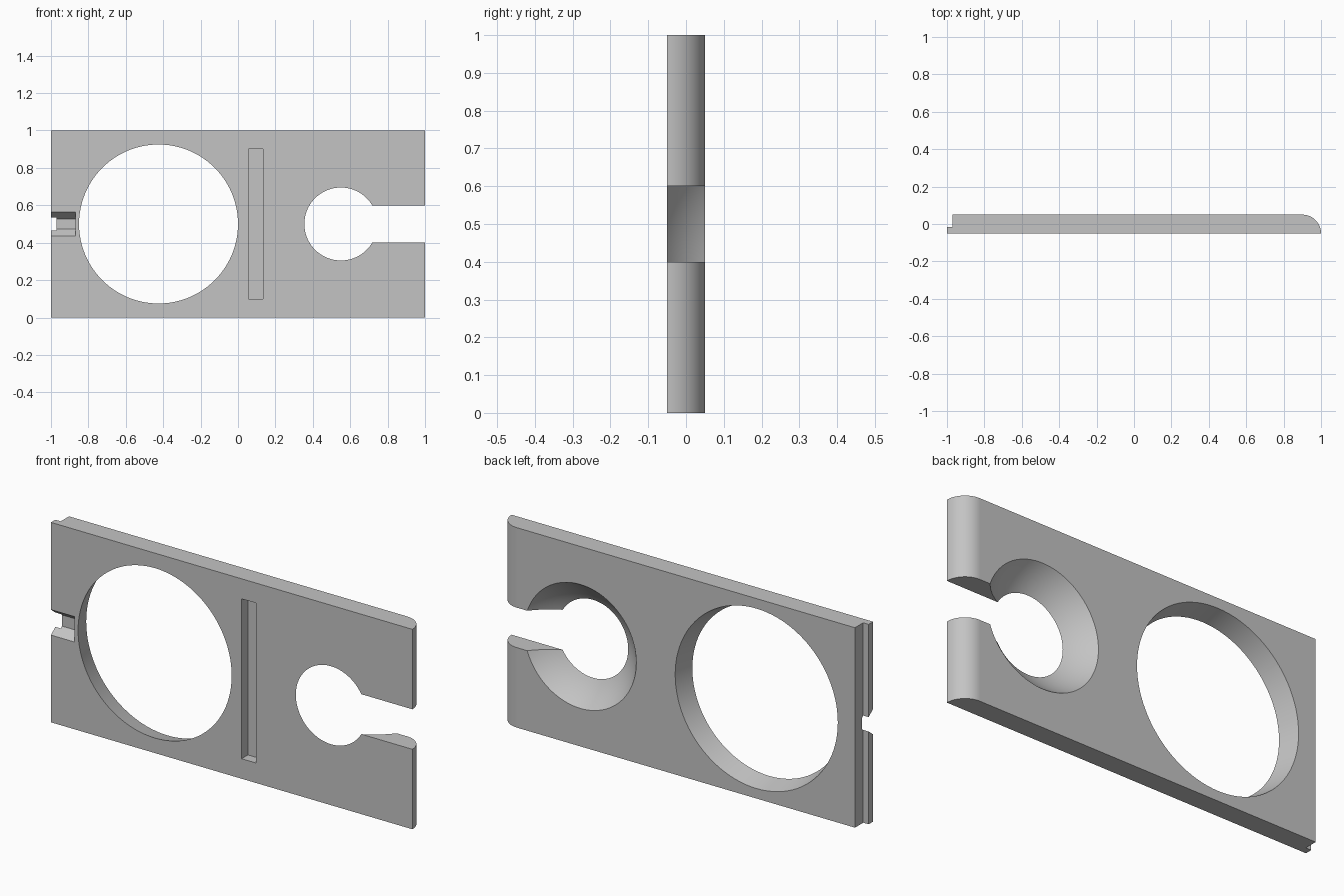
import bpy, bmesh, math
from mathutils import Vector

cube = bpy.data.objects.get("Cube")
if cube:
    bpy.data.objects.remove(cube, do_unlink=True)

grey = bpy.data.materials.new("plain grey")
grey.use_nodes = True
colour = (0.55, 0.55, 0.55, 1)
grey.diffuse_color = colour
grey.node_tree.nodes["Principled BSDF"].inputs["Base Color"].default_value = colour

HALF = 0.05  # half the plate thickness


def finish(bm, name):
    bmesh.ops.recalc_face_normals(bm, faces=bm.faces[:])
    mesh = bpy.data.meshes.new(name)
    bm.to_mesh(mesh)
    bm.free()
    mesh.materials.append(grey)
    obj = bpy.data.objects.new(name, mesh)
    bpy.context.collection.objects.link(obj)
    return obj


def prism(name, points, direction):
    """Extrude a flat outline along a direction."""
    bm = bmesh.new()
    face = bm.faces.new([bm.verts.new(p) for p in points])
    moved = bmesh.ops.extrude_face_region(bm, geom=[face])["geom"]
    verts = [v for v in moved if isinstance(v, bmesh.types.BMVert)]
    bmesh.ops.translate(bm, verts=verts, vec=Vector(direction))
    return finish(bm, name)


def box(name, x0, x1, y0, y1, z0, z1):
    outline = [(x0, y0, z0), (x1, y0, z0), (x1, y1, z0), (x0, y1, z0)]
    return prism(name, outline, (0, 0, z1 - z0))


def lathe(name, cx, cz, profile, sides=96):
    """Turn (radius, y) pairs about an axis along y."""
    bm = bmesh.new()
    rings = []
    for r, y in profile:
        turn = [math.tau * i / sides for i in range(sides)]
        rings.append([bm.verts.new((cx + r * math.cos(a), y, cz + r * math.sin(a))) for a in turn])
    for low, high in zip(rings, rings[1:]):
        for i in range(sides):
            j = (i + 1) % sides
            bm.faces.new((low[i], low[j], high[j], high[i]))
    bm.faces.new(rings[0])
    bm.faces.new(rings[-1])
    return finish(bm, name)


def cut(target, cutter):
    mod = target.modifiers.new("cut", 'BOOLEAN')
    mod.operation = 'DIFFERENCE'
    mod.solver = 'EXACT'
    mod.object = cutter
    cutter.hide_render = True
    bpy.context.view_layer.objects.active = target
    bpy.ops.object.modifier_apply(modifier=mod.name)
    bpy.data.objects.remove(cutter, do_unlink=True)


# Plate with a rounded right end and a thin lip on the other end
steps = 16
arc = [(0.9 + 0.1 * math.cos(a), -HALF + 0.1 * math.sin(a), 0)
       for a in (math.pi / 2 * i / steps for i in range(steps + 1))]
lip = [(-0.97, HALF, 0), (-0.97, -0.015, 0), (-1, -0.015, 0), (-1, -HALF, 0)]
plate = prism("holder_plate", arc + lip, (0, 0, 1))

# Large, slightly tapered hole
cut(plate, lathe("large_hole", -0.425, 0.5, [(0.4225, -0.06), (0.4525, 0.06)]))

# Small hole with a bowl-shaped wall
centre_y, radius = 0.29, 0.392
levels = [-0.06 + 0.12 * i / 12 for i in range(13)]
bowl = [(math.sqrt(radius ** 2 - (y - centre_y) ** 2), y) for y in levels]
cut(plate, lathe("small_hole", 0.55, 0.5, bowl))

# Open slot from the small hole to the end
cut(plate, box("end_slot", 0.55, 1.1, -0.1, 0.1, 0.4, 0.6))

# Shallow upright groove on the front
cut(plate, box("front_groove", 0.055, 0.135, -0.1, 0, 0.1, 0.9))

# Notch with sloping sides in the lip
wide, narrow, floor = 0.0715, 0.028, -0.005
notch = [(-1.1, -0.06, 0.5 - wide), (-1.1, -0.06, 0.5 + wide),
         (-1.1, floor, 0.5 + narrow), (-1.1, floor, 0.5 - narrow)]
cut(plate, prism("lip_notch", notch, (0.23, 0, 0)))

# Smooth the curved walls, keep the corners crisp
for p in plate.data.polygons:
    p.material_index = 0
bpy.ops.object.select_all(action='DESELECT')
plate.select_set(True)
bpy.context.view_layer.objects.active = plate
bpy.ops.object.shade_smooth_by_angle(angle=math.radians(30))
weighted = plate.modifiers.new("even_shading", 'WEIGHTED_NORMAL')
weighted.keep_sharp = True
